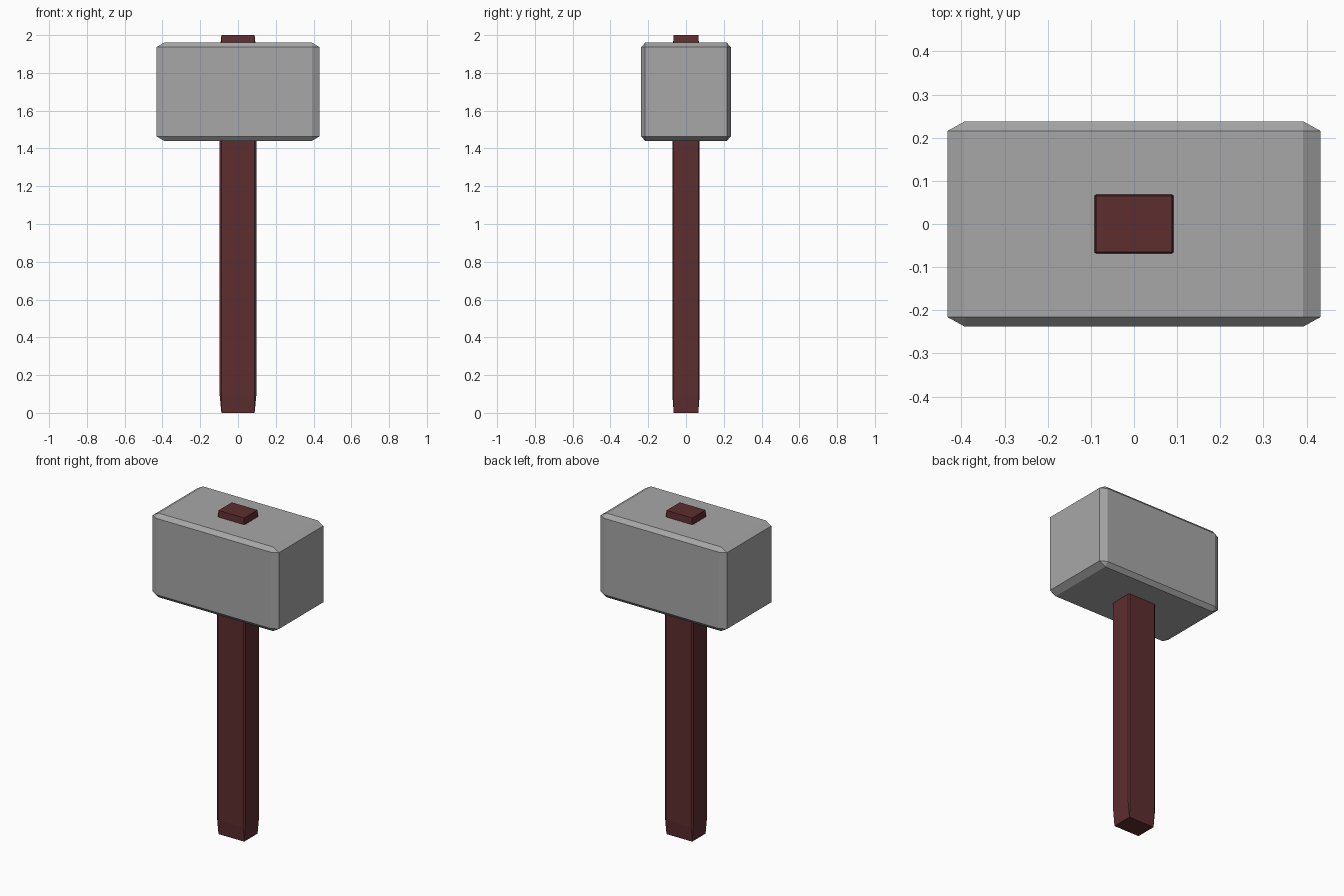
import bpy
import bmesh
from mathutils import Matrix, Vector

cube = bpy.data.objects.get("Cube")
if cube:
    bpy.data.objects.remove(cube, do_unlink=True)


def make_material(name, colour):
    mat = bpy.data.materials.new(name)
    mat.use_nodes = True
    mat.diffuse_color = (*colour, 1)
    mat.node_tree.nodes["Principled BSDF"].inputs["Base Color"].default_value = (*colour, 1)
    return mat


def chamfered_block(name, size, bottom, mat, chamfer=0.0465):
    # Chamfer a unit cube first, so that the chamfer stretches with the block
    bm = bmesh.new()
    bmesh.ops.create_cube(bm, size=1)
    bmesh.ops.bevel(bm, geom=bm.edges[:], offset=chamfer, segments=1,
                    affect='EDGES', clamp_overlap=True)
    bmesh.ops.scale(bm, vec=Vector(size), verts=bm.verts)
    bmesh.ops.transform(bm, verts=bm.verts,
                        matrix=Matrix.Translation((0, 0, bottom + size[2] / 2)))
    bmesh.ops.recalc_face_normals(bm, faces=bm.faces)
    mesh = bpy.data.meshes.new(name)
    bm.to_mesh(mesh)
    bm.free()
    mesh.materials.append(mat)
    obj = bpy.data.objects.new(name, mesh)
    bpy.context.collection.objects.link(obj)
    return obj


stone = make_material("stone_grey", (0.39, 0.39, 0.39))
wood = make_material("dark_red_wood", (0.11, 0.027, 0.029))

# Heavy block head, with the handle running right through it
chamfered_block("hammer_head", (0.864, 0.476, 0.52), 1.44, stone)
chamfered_block("handle", (0.194, 0.144, 2.0), 0, wood)
